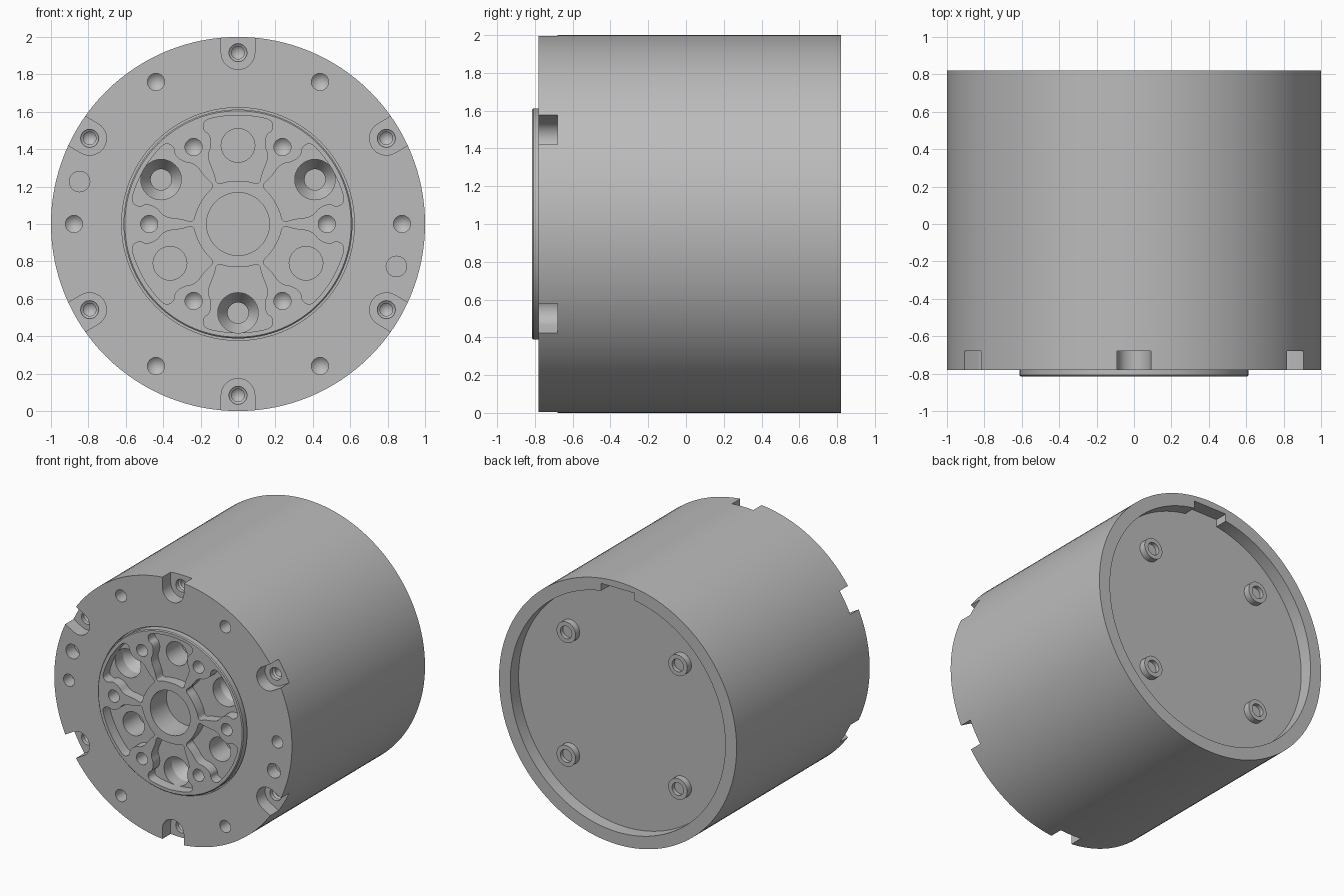
import bpy, bmesh
from math import cos, sin, pi, radians
from mathutils import Vector

cube = bpy.data.objects.get("Cube")
if cube:
    bpy.data.objects.remove(cube, do_unlink=True)

GREY = (0.5, 0.5, 0.5, 1)
metal = bpy.data.materials.new("plain_grey")
metal.use_nodes = True
metal.diffuse_color = GREY
metal.node_tree.nodes["Principled BSDF"].inputs["Base Color"].default_value = GREY

FRONT, HUB_FRONT, BACK, FLOOR = -0.78, -0.815, 0.82, 0.72
OUT = -0.9   # cutters start in front of everything


def polar(r, deg):
    return r * cos(radians(deg)), r * sin(radians(deg))


def revolve(bm, profile, centre=(0, 0), n=32):
    """Turn (radius, y) points about an axis parallel to y."""
    rings = []
    for r, y in profile:
        count = n if r > 0 else 1
        rings.append([bm.verts.new((centre[0] + r * cos(2 * pi * i / n), y,
                                    1 + centre[1] + r * sin(2 * pi * i / n)))
                      for i in range(count)])
    for a, b in zip(rings, rings[1:]):
        for i in range(n):
            j = (i + 1) % n
            quad = [a[i % len(a)], a[j % len(a)], b[j % len(b)], b[i % len(b)]]
            bm.faces.new(list(dict.fromkeys(quad)))


def prism(bm, outline, y0, y1, deg=0):
    """Extrude an outline drawn around the +z direction, turned to an angle."""
    c, s = cos(radians(deg - 90)), sin(radians(deg - 90))
    ends = [[bm.verts.new((x * c - z * s, y, 1 + x * s + z * c)) for x, z in outline]
            for y in (y0, y1)]
    bm.faces.new(ends[0])
    bm.faces.new(ends[1])
    n = len(outline)
    for i in range(n):
        j = (i + 1) % n
        bm.faces.new((ends[0][i], ends[0][j], ends[1][j], ends[1][i]))


def rounded(points, steps=2):
    """Corner-cut a closed outline."""
    pts = [Vector(p) for p in points]
    for _ in range(steps):
        pts = [q for a, b in zip(pts, pts[1:] + pts[:1])
               for q in (a.lerp(b, 0.25), a.lerp(b, 0.75))]
    return pts


def finish(name, bm):
    bmesh.ops.recalc_face_normals(bm, faces=bm.faces)
    mesh = bpy.data.meshes.new(name)
    bm.to_mesh(mesh)
    bm.free()
    obj = bpy.data.objects.new(name, mesh)
    bpy.context.collection.objects.link(obj)
    mesh.materials.append(metal)
    return obj


def cut(target, bm):
    """Subtract a set of shapes and bake the result."""
    tool = finish("cutter", bm)
    tool.hide_render = True
    mod = target.modifiers.new("cut", "BOOLEAN")
    mod.operation, mod.solver, mod.object = "DIFFERENCE", "EXACT", tool
    deps = bpy.context.evaluated_depsgraph_get()
    mesh = bpy.data.meshes.new_from_object(target.evaluated_get(deps))
    target.modifiers.clear()
    target.data = mesh
    bpy.data.objects.remove(tool, do_unlink=True)


def smooth(obj):
    bpy.ops.object.select_all(action="DESELECT")
    obj.select_set(True)
    bpy.context.view_layer.objects.active = obj
    bpy.ops.object.shade_smooth_by_angle(angle=radians(25))


def drill(bm, radius, top, depth, places):
    """Blind holes with a pointed end."""
    for p in places:
        revolve(bm, [(0, OUT), (radius, OUT), (radius, top + depth),
                     (0, top + depth + radius)], p, 24)


# Housing: drum with a rear recess and a front seat for the hub
housing_bm = bmesh.new()
revolve(housing_bm, [(0, FLOOR), (0.905, FLOOR), (0.905, BACK), (1, BACK), (1, FRONT),
                     (0.622, FRONT), (0.622, -0.74), (0.6, -0.74), (0.6, -0.3), (0, -0.3)], n=128)
housing = finish("housing", housing_bm)

hex_angles = range(0, 360, 60)
slot_angles = range(30, 390, 60)

# Round-ended slots in the rim
slot = [(0.09, 1.1)] + [(0.09 * cos(a), 0.916 - 0.09 * sin(a))
                        for a in [pi * i / 16 for i in range(17)]] + [(-0.09, 1.1)]
bm = bmesh.new()
for a in slot_angles:
    prism(bm, slot, OUT, -0.68, a)
cut(housing, bm)

# Screw holes in the slots, threaded holes and dowel holes on the face
bm = bmesh.new()
for a in slot_angles:
    revolve(bm, [(0, OUT), (0.048, OUT), (0.048, -0.65), (0.034, -0.64),
                 (0.034, -0.56), (0, -0.53)], polar(0.916, a), 24)
drill(bm, 0.046, FRONT, 0.1, [polar(0.877, a) for a in hex_angles])
for a in (165, 345):
    revolve(bm, [(0, OUT), (0.055, OUT), (0.055, FRONT + 0.1), (0, FRONT + 0.1)],
            polar(0.877, a), 24)
cut(housing, bm)

# Keyway notch inside the rear rim
bm = bmesh.new()
prism(bm, [(-0.14, 0.85), (0.14, 0.85), (0.14, 0.95), (-0.14, 0.95)], FLOOR, 0.9, 90)
cut(housing, bm)
smooth(housing)

# Output hub
hub_bm = bmesh.new()
revolve(hub_bm, [(0, HUB_FRONT), (0.605, HUB_FRONT), (0.612, HUB_FRONT + 0.007),
                 (0.612, -0.75), (0.59, -0.75), (0.59, -0.32), (0, -0.32)], n=128)
hub = finish("output_hub", hub_bm)

# Petal pockets around the hub
half = [(0.13, 0.57), (0.185, 0.55), (0.185, 0.5), (0.15, 0.48), (0.14, 0.42),
        (0.165, 0.36), (0.125, 0.27), (0.115, 0.21), (0.05, 0.23)]
petal = rounded([(0, 0.585)] + half + [(-x, z) for x, z in reversed(half)])
bm = bmesh.new()
for a in slot_angles:
    prism(bm, petal, OUT, HUB_FRONT + 0.08, a)
cut(hub, bm)

# Hub bores: centre, plain, countersunk and threaded
bm = bmesh.new()
revolve(bm, [(0, OUT), (0.168, OUT), (0.168, -0.62), (0, -0.62)], n=64)
for a in (90, 210, 330):
    revolve(bm, [(0, OUT), (0.09, OUT), (0.09, -0.55), (0, -0.55)], polar(0.42, a))
for a in (30, 150, 270):
    revolve(bm, [(0, OUT), (0.108, OUT), (0.108, -0.64), (0.056, -0.56),
                 (0.056, -0.45), (0, -0.45)], polar(0.475, a))
drill(bm, 0.046, HUB_FRONT, 0.12, [polar(0.475, a) for a in hex_angles])
cut(hub, bm)
smooth(hub)

# Rear screw heads with sockets
for i, (sx, sz) in enumerate([(1, 1), (-1, 1), (-1, -1), (1, -1)]):
    bm = bmesh.new()
    revolve(bm, [(0, FLOOR - 0.01), (0.08, FLOOR - 0.01), (0.08, 0.77), (0.048, 0.77),
                 (0.048, 0.74), (0, 0.74)], (0.47 * sx, 0.47 * sz), 32)
    smooth(finish(f"rear_screw_{i + 1}", bm))
